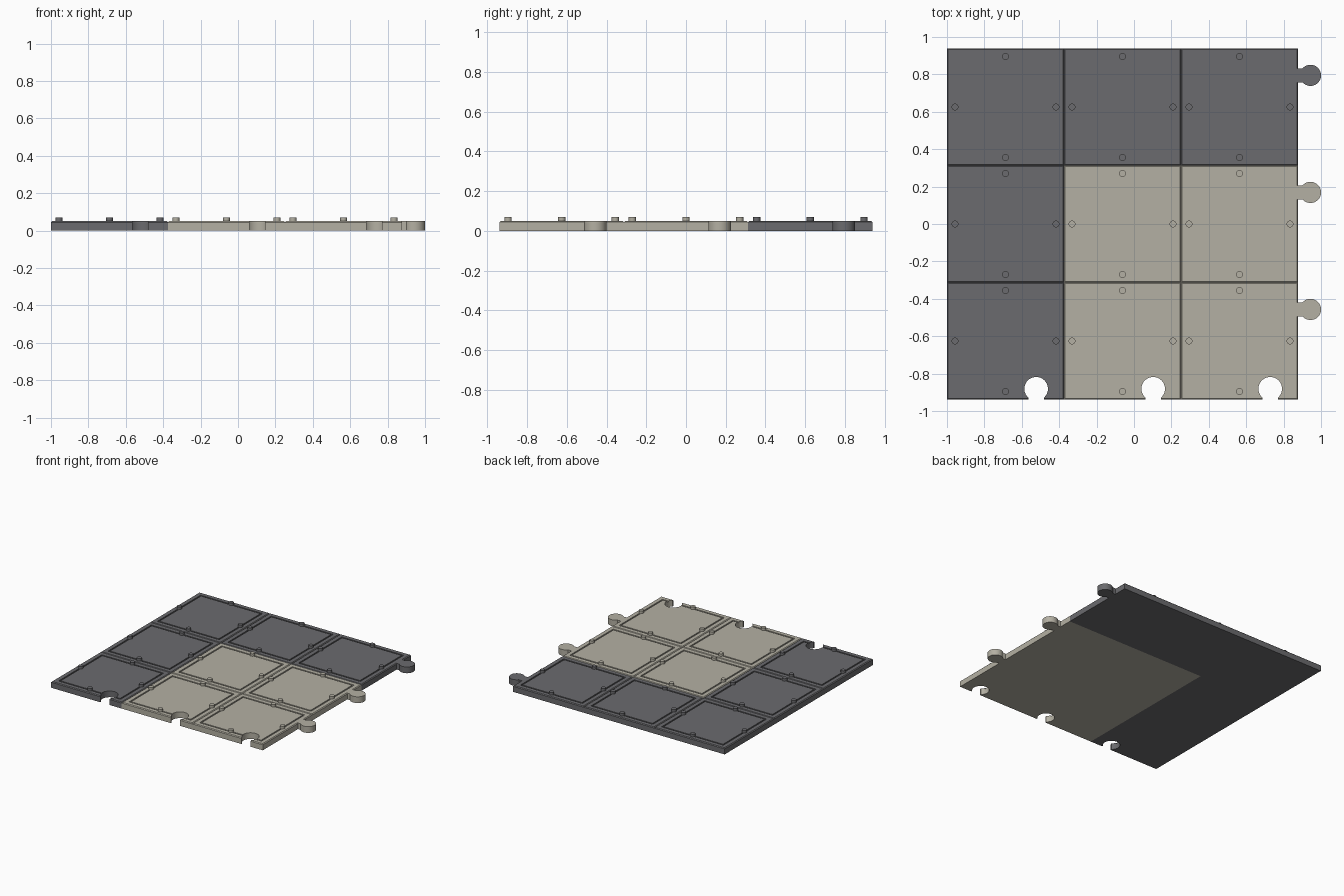
import bpy, bmesh, math

if "Cube" in bpy.data.objects:
    bpy.data.objects.remove(bpy.data.objects["Cube"])

S = 0.6257                      # cell size
X0, Y0 = -1.0, -1.5 * S         # lower left corner of the board
TOP = 0.05
CHAMFER, GROOVE_Z = 0.006, 0.043


def material(name, color):
    m = bpy.data.materials.new(name)
    m.diffuse_color = (*color, 1)
    m.use_nodes = True
    m.node_tree.nodes["Principled BSDF"].inputs["Base Color"].default_value = m.diffuse_color
    return m


DARK = material("dark grey", (0.147, 0.147, 0.156))
LIGHT = material("warm light grey", (0.456, 0.434, 0.366))


def is_light(i, j):
    return i in (1, 2) and j in (0, 1)


def cell_material(i, j):
    return LIGHT if is_light(i, j) else DARK


def finish(bm, name, mat):
    bmesh.ops.recalc_face_normals(bm, faces=bm.faces)
    me = bpy.data.meshes.new(name)
    bm.to_mesh(me)
    bm.free()
    me.materials.append(mat)
    ob = bpy.data.objects.new(name, me)
    bpy.context.collection.objects.link(ob)
    return ob


def smooth(ob):
    bpy.ops.object.select_all(action='DESELECT')
    ob.select_set(True)
    bpy.context.view_layer.objects.active = ob
    bpy.ops.object.shade_smooth_by_angle(angle=math.radians(35))


def prism(name, points, z0, z1, mat):
    bm = bmesh.new()
    lo = [bm.verts.new((x, y, z0)) for x, y in points]
    hi = [bm.verts.new((x, y, z1)) for x, y in points]
    bm.faces.new(lo)
    bm.faces.new(hi)
    n = len(points)
    for k in range(n):
        m = (k + 1) % n
        bm.faces.new((lo[k], lo[m], hi[m], hi[k]))
    return finish(bm, name, mat)


def keyhole(cx, cy, r, w, length, turn):
    """Round knob outline with a straight neck towards -x, turned about its centre."""
    a = math.pi - math.asin(w / r)
    pts = [(r * math.cos(t), r * math.sin(t))
           for t in (-a + 2 * a * k / 40 for k in range(41))]
    pts += [(-length, w), (-length, -w)]
    c, s = math.cos(turn), math.sin(turn)
    return [(cx + c * x - s * y, cy + s * x + c * y) for x, y in pts]


def body(name, light, mat):
    """All cells of one colour as one solid, with seams and panel grooves on top."""
    # (inset from the cell edge, height)
    rings = [(0, 0), (0, TOP - CHAMFER), (CHAMFER, TOP), (0.038, TOP),
             (0.038, GROOVE_Z), (0.049, GROOVE_Z), (0.049, TOP)]
    sides = [(0, -1), (1, 0), (0, 1), (-1, 0)]
    bm = bmesh.new()
    for i in range(3):
        for j in range(3):
            if is_light(i, j) != light:
                continue
            x, y = X0 + i * S, Y0 + j * S
            loops = [[bm.verts.new(p) for p in (
                (x + d, y + d, z), (x + S - d, y + d, z),
                (x + S - d, y + S - d, z), (x + d, y + S - d, z))]
                for d, z in rings]
            bm.faces.new(loops[0])
            bm.faces.new(loops[-1])
            for r in range(len(loops) - 1):
                for k, (di, dj) in enumerate(sides):
                    ni, nj = i + di, j + dj
                    inside = 0 <= ni < 3 and 0 <= nj < 3
                    # no inner wall between cells of the same colour
                    if r == 0 and inside and is_light(ni, nj) == light:
                        continue
                    m = (k + 1) % 4
                    bm.faces.new((loops[r][k], loops[r][m],
                                  loops[r + 1][m], loops[r + 1][k]))
    bmesh.ops.remove_doubles(bm, verts=bm.verts, dist=1e-4)
    return finish(bm, name, mat)


# Board bodies
bodies = {False: body("dark_board", False, DARK),
          True: body("light_board", True, LIGHT)}

# Sockets cut through the front edge
for i in range(3):
    ob = bodies[is_light(i, 0)]
    cutter = prism("socket_cutter",
                   keyhole(X0 + (i + 0.5) * S + 0.164, -0.881, 0.063, 0.041,
                           0.09, math.pi / 2),
                   -0.05, 0.1, cell_material(i, 0))
    cutter.hide_render = True
    mod = ob.modifiers.new("socket", 'BOOLEAN')
    mod.operation = 'DIFFERENCE'
    mod.solver = 'EXACT'
    mod.object = cutter
    bpy.context.view_layer.objects.active = ob
    bpy.ops.object.modifier_apply(modifier=mod.name)
    bpy.data.objects.remove(cutter)
for ob in bodies.values():
    smooth(ob)

# Connecting tabs on the right edge
edge = X0 + 3 * S
for j in range(3):
    cx = 1 - 0.0565
    smooth(prism(f"connector_tab_{j + 1}",
                 keyhole(cx, Y0 + (j + 0.5) * S + 0.169, 0.0565, 0.037,
                         cx - edge + CHAMFER, 0),
                 0, TOP, cell_material(2, j)))

# Four studs near the edge middles of every cell
for light, mat in ((False, DARK), (True, LIGHT)):
    for i in range(3):
        for j in range(3):
            if is_light(i, j) != light:
                continue
            for dx, dy in ((0.27, 0), (-0.27, 0), (0, 0.27), (0, -0.27)):
                cx, cy = X0 + (i + 0.5) * S + dx, Y0 + (j + 0.5) * S + dy
                ring = [(cx + 0.0185 * math.cos(t), cy + 0.0185 * math.sin(t))
                        for t in (math.tau * k / 24 for k in range(24))]
                smooth(prism("stud", ring, 0.04, 0.07, mat))
